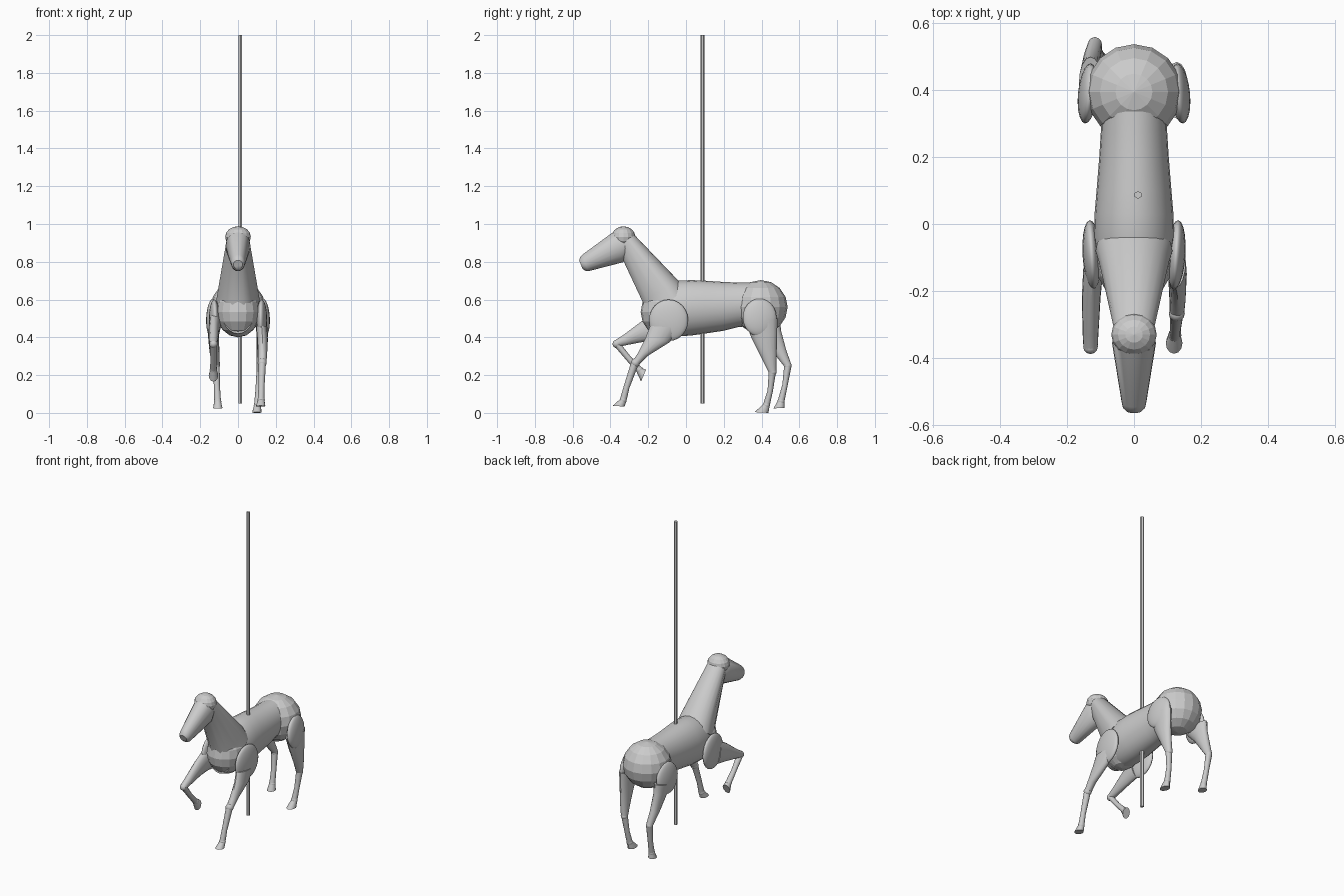
import bpy, math
from mathutils import Vector


def smooth(ob):
    bpy.ops.object.select_all(action='DESELECT')
    ob.select_set(True)
    bpy.context.view_layer.objects.active = ob
    bpy.ops.object.shade_smooth_by_angle(angle=math.radians(35))


def loft(name, stations, n=20, shape=None):
    """Skin rings; station = (x, half width, (y, z) on one outline, (y, z) on the other)."""
    shape = shape or [(math.sin(2 * math.pi * i / n), math.cos(2 * math.pi * i / n)) for i in range(n)]
    n = len(shape)
    verts, faces = [], []
    for x, w, a, b in stations:
        a, b = Vector(a), Vector(b)
        mid, half = (a + b) / 2, (a - b) / 2
        for s, c in shape:
            p = mid + half * c
            verts.append((x + w * s, p.x, p.y))
    for k in range(len(stations) - 1):
        for i in range(n):
            j = (i + 1) % n
            faces.append((k * n + i, k * n + j, (k + 1) * n + j, (k + 1) * n + i))
    faces += [tuple(reversed(range(n))), tuple(range(len(verts) - n, len(verts)))]
    me = bpy.data.meshes.new(name)
    me.from_pydata(verts, [], faces)
    ob = bpy.data.objects.new(name, me)
    bpy.context.collection.objects.link(ob)
    bpy.context.view_layer.objects.active = ob
    ob.select_set(True)
    bpy.ops.object.mode_set(mode='EDIT')
    bpy.ops.mesh.select_all(action='SELECT')
    bpy.ops.mesh.normals_make_consistent(inside=False)
    bpy.ops.object.mode_set(mode='OBJECT')
    smooth(ob)
    return ob


def ball(name, loc, size, rot=(0, 0, 0), seg=16, rings=8):
    bpy.ops.mesh.primitive_uv_sphere_add(segments=seg, ring_count=rings, radius=1, location=loc, rotation=rot)
    ob = bpy.context.object
    ob.name = name
    ob.scale = size
    return ob


def limb(name, upper, lower, hoof, joint):
    """Upper leg, joint, lower leg, fetlock and hoof."""
    loft(name + "_upper", upper, 16)
    x, y, z, r = joint
    smooth(ball(name + "_joint", (x, y, z), (r, r, r), seg=12))
    loft(name + "_lower", lower, 12)
    fx, _, a, b = lower[-1]
    smooth(ball(name + "_fetlock", (fx, (a[0] + b[0]) / 2, (a[1] + b[1]) / 2), (.02, .019, .019), seg=12))
    loft(name + "_hoof", [lower[-1], hoof], 12)


# pole
bpy.ops.mesh.primitive_cylinder_add(vertices=6, radius=.0115, depth=1.95, location=(.012, .087, 1.025))
bpy.context.object.name = "pole"

# barrel, chest and rump
loft("barrel", [
    (0, .085, (-.19, .64), (-.19, .42)), (0, .108, (-.13, .68), (-.13, .405)),
    (0, .12, (-.04, .70), (-.04, .405)), (0, .118, (.03, .703), (.03, .41)),
    (0, .112, (.1, .70), (.1, .42)), (0, .104, (.2, .693), (.2, .435)),
    (0, .099, (.28, .69), (.28, .455)), (0, .097, (.36, .69), (.36, .46))], 24)
ball("chest", (0, -.11, .535), (.116, .13, .135))
ball("rump", (0, .395, .56), (.144, .143, .143))

# neck: round crest, tapered throat with a crease between
crest = [(math.cos(math.pi * i / 10), .25 + .75 * math.sin(math.pi * i / 10)) for i in range(11)]
throat = [(-.85, -.3), (-.62, -.75), (-.3, -.97), (.3, -.97), (.62, -.75), (.85, -.3)]
loft("neck", [
    (0, .115, (.0, .655), (-.215, .50)), (0, .105, (-.04, .70), (-.232, .585)),
    (0, .062, (-.28, .95), (-.345, .83)), (0, .055, (-.31, .97), (-.365, .86))], shape=crest + throat)

# head
loft("head", [
    (0, .05, (-.325, .95), (-.30, .835)), (0, .066, (-.375, .965), (-.335, .797)),
    (0, .037, (-.548, .838), (-.518, .75)), (0, .034, (-.560, .824), (-.534, .753)),
    (0, .024, (-.566, .808), (-.548, .763))])
ball("poll", (0, -.331, .932), (.068, .063, .056))

# shoulder and haunch muscles
for s, side in ((1, "right"), (-1, "left")):
    smooth(ball("shoulder_" + side, (s * .126, -.092, .49), (.028, .104, .11), (0, 0, s * -.06), 20, 12))
    smooth(ball("haunch_" + side, (s * .138, .39, .505), (.029, .09, .1), (0, s * -.06, s * .1), 20, 12))

# front right leg, reaching forward
limb("front_right_leg",
     [(.125, .03, (-.19, .46), (-.03, .45)), (.13, .028, (-.215, .395), (-.085, .375)),
      (.13, .024, (-.255, .315), (-.205, .30)), (.128, .022, (-.29, .265), (-.245, .26))],
     [(.128, .02, (-.29, .27), (-.25, .26)), (.124, .016, (-.33, .14), (-.30, .13)),
      (.122, .018, (-.35, .072), (-.315, .064))],
     (.12, .025, (-.388, .038), (-.325, .033)), (.128, -.268, .265, .024))

# front left leg, folded up
limb("front_left_leg",
     [(-.122, .03, (-.15, .54), (-.12, .39)), (-.128, .028, (-.235, .485), (-.205, .38)),
      (-.13, .024, (-.335, .41), (-.31, .36)), (-.13, .021, (-.38, .382), (-.365, .348))],
     [(-.13, .02, (-.385, .36), (-.355, .378)), (-.13, .016, (-.315, .278), (-.292, .297)),
      (-.13, .018, (-.262, .218), (-.23, .236))],
     (-.13, .025, (-.238, .166), (-.212, .228)), (-.13, -.367, .365, .022))

# hind right leg
limb("hind_right_leg",
     [(.128, .035, (.315, .48), (.485, .50)), (.128, .03, (.345, .40), (.482, .42)),
      (.125, .026, (.395, .30), (.48, .31)), (.118, .021, (.437, .215), (.478, .22))],
     [(.118, .02, (.438, .22), (.476, .215)), (.108, .016, (.432, .12), (.46, .115)),
      (.103, .018, (.408, .045), (.443, .037))],
     (.10, .025, (.363, .004), (.436, .0)), (.118, .459, .217, .021))

# hind left leg, further back
limb("hind_left_leg",
     [(-.13, .035, (.34, .46), (.50, .50)), (-.13, .03, (.40, .40), (.502, .44)),
      (-.125, .026, (.465, .315), (.53, .335)), (-.117, .021, (.517, .25), (.557, .257))],
     [(-.117, .02, (.52, .252), (.558, .245)), (-.112, .016, (.51, .15), (.538, .145)),
      (-.108, .018, (.486, .066), (.52, .055))],
     (-.107, .025, (.464, .024), (.522, .026)), (-.117, .538, .25, .021))
